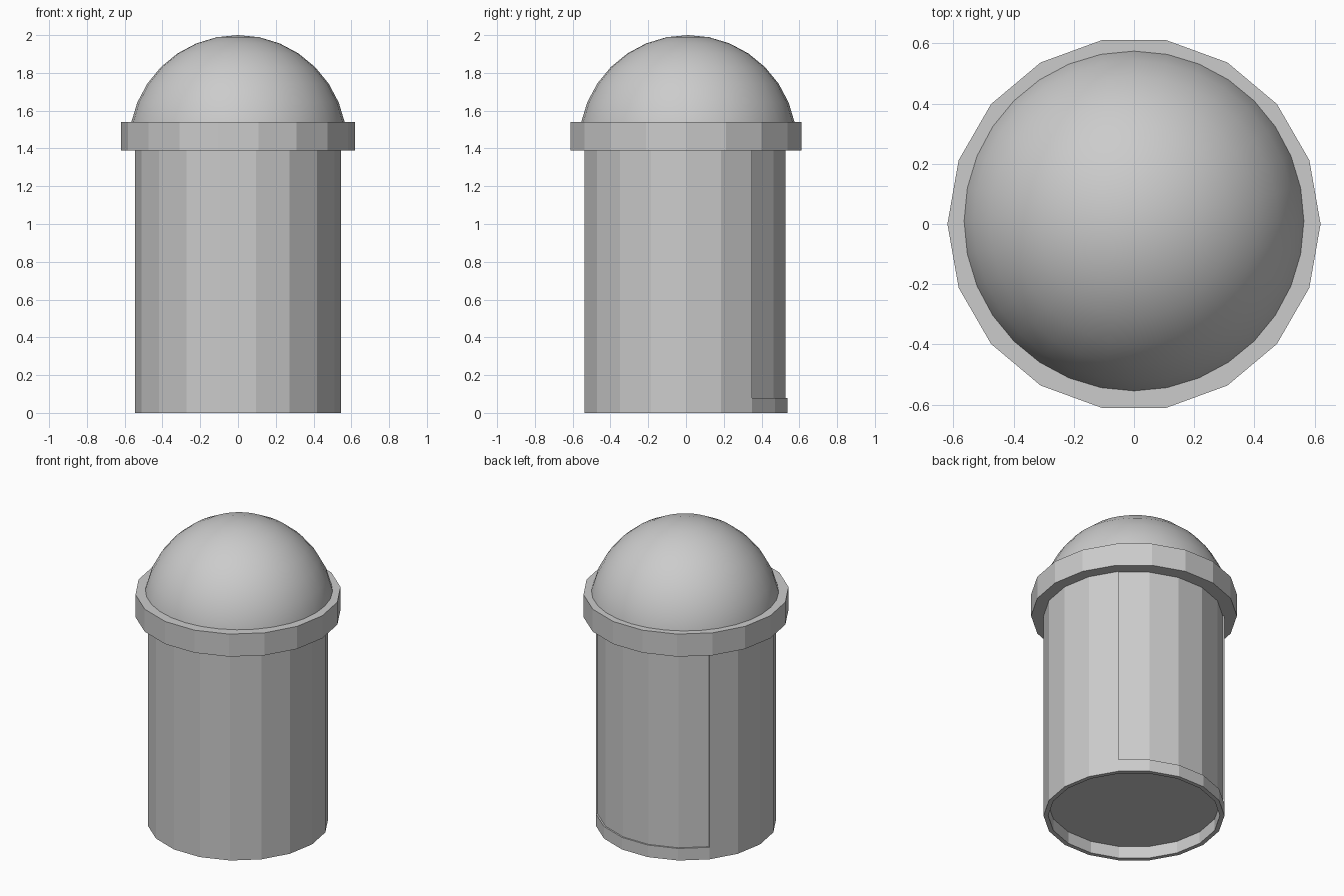
import bpy, bmesh, math

if "Cube" in bpy.data.objects:
    bpy.data.objects.remove(bpy.data.objects["Cube"])

SIDES = 18


def add_object(name, bm, smooth=False):
    bmesh.ops.recalc_face_normals(bm, faces=bm.faces[:])
    for f in bm.faces:
        f.smooth = smooth
    mesh = bpy.data.meshes.new(name)
    bm.to_mesh(mesh)
    bm.free()
    obj = bpy.data.objects.new(name, mesh)
    bpy.context.collection.objects.link(obj)
    return obj


def tube(name, r_in, r_out, z0, z1, first=0, count=SIDES):
    """Faceted tube wall, either a full ring or an arc of `count` facets."""
    bm = bmesh.new()
    full = count == SIDES
    sections = []
    for i in range(count if full else count + 1):
        a = 2 * math.pi * (first + i) / SIDES
        c, s = math.cos(a), math.sin(a)
        sections.append([bm.verts.new((r * c, r * s, z)) for r, z in
                         ((r_out, z0), (r_out, z1), (r_in, z1), (r_in, z0))])
    for i in range(count):
        p, q = sections[i], sections[(i + 1) % len(sections)]
        for k in range(4):
            n = (k + 1) % 4
            bm.faces.new((p[k], q[k], q[n], p[n]))
    if not full:
        bm.faces.new(sections[0])
        bm.faces.new(sections[-1])
    return add_object(name, bm)


# Base hoop, hollow underneath
tube("base_ring", 0.517, 0.545, 0.0, 0.08)

# Outer wall, open at the back between 40 and 140 degrees
tube("outer_wall", 0.53, 0.545, 0.08, 1.40, first=7, count=13)

# Inner drum: forms the recessed back panel and the raised floor
bm = bmesh.new()
low, high = [[bm.verts.new((0.535 * math.cos(2 * math.pi * i / SIDES),
                            0.535 * math.sin(2 * math.pi * i / SIDES), z))
              for i in range(SIDES)] for z in (0.08, 1.40)]
for i in range(SIDES):
    j = (i + 1) % SIDES
    bm.faces.new((low[i], low[j], high[j], high[i]))
bm.faces.new(low)
bm.faces.new(high)
add_object("inner_drum", bm)

# Overhanging collar
tube("collar", 0.53, 0.62, 1.39, 1.54)

# Smooth domed lid
bm = bmesh.new()
bmesh.ops.create_uvsphere(bm, u_segments=32, v_segments=16, radius=0.577)
bmesh.ops.delete(bm, geom=[v for v in bm.verts if v.co.z < -0.01], context='VERTS')
dome = add_object("dome_lid", bm, smooth=True)
dome.location = (0, 0.01, 1.423)
